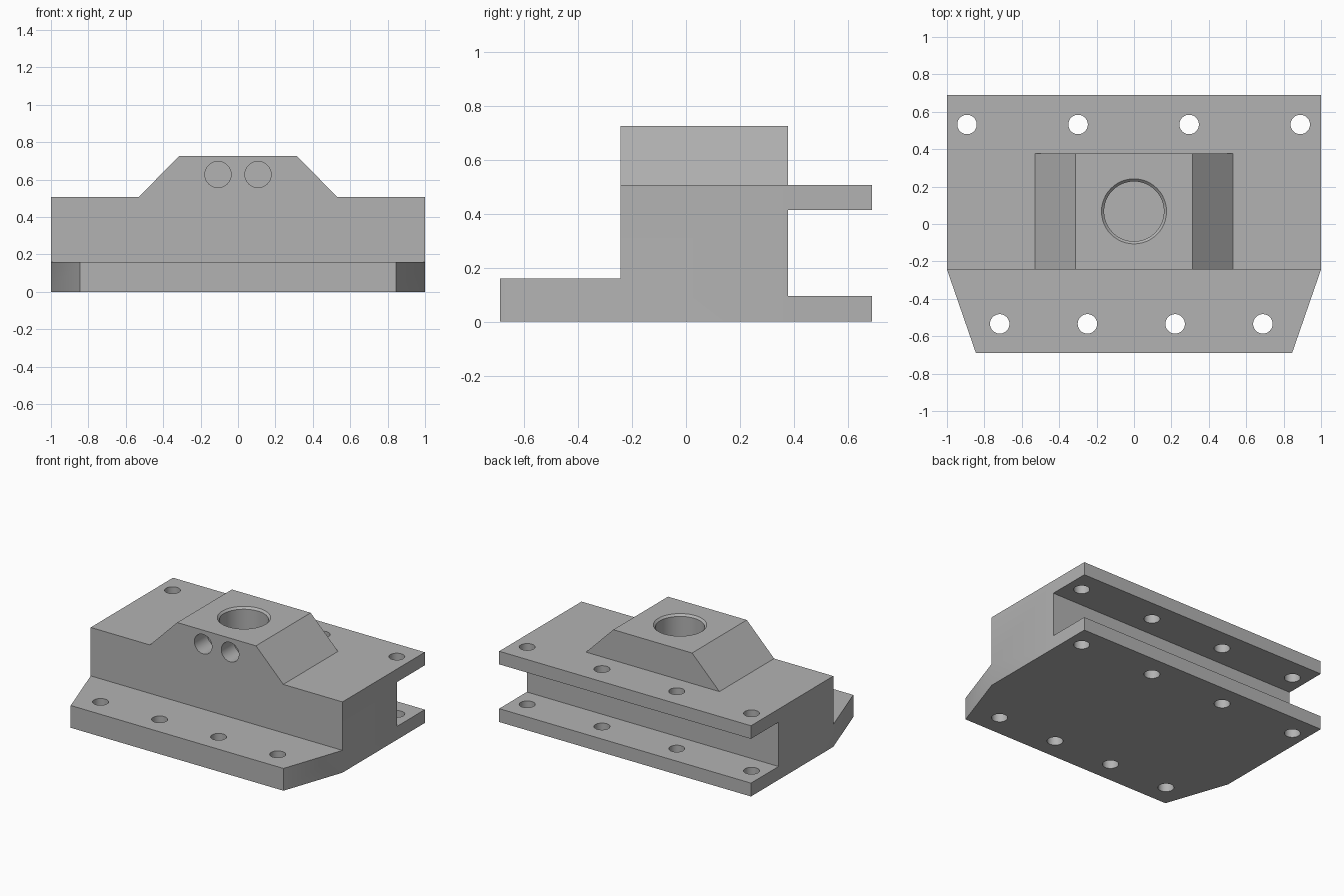
import bpy, bmesh, math
from mathutils import Vector

cube = bpy.data.objects.get("Cube")
if cube:
    bpy.data.objects.remove(cube, do_unlink=True)

# Shared dimensions
FRONT, BACK, EDGE = -0.243, 0.378, 0.691
SHOULDER, TOP = 0.508, 0.727
BORE_Y = (FRONT + BACK) / 2

steel = bpy.data.materials.new("plain grey")
steel.use_nodes = True
GREY = (0.45, 0.45, 0.45, 1)
steel.diffuse_color = GREY
steel.node_tree.nodes["Principled BSDF"].inputs["Base Color"].default_value = GREY


def finish(name, bm):
    bmesh.ops.recalc_face_normals(bm, faces=bm.faces)
    mesh = bpy.data.meshes.new(name)
    bm.to_mesh(mesh)
    bm.free()
    mesh.materials.append(steel)
    obj = bpy.data.objects.new(name, mesh)
    bpy.context.collection.objects.link(obj)
    return obj


def prism(name, outline, depth):
    """Extrude a closed outline of 3D points along a vector."""
    bm = bmesh.new()
    face = bm.faces.new([bm.verts.new(p) for p in outline])
    new = bmesh.ops.extrude_face_region(bm, geom=[face])["geom"]
    verts = [g for g in new if isinstance(g, bmesh.types.BMVert)]
    bmesh.ops.translate(bm, vec=depth, verts=verts)
    return finish(name, bm)


def drill(name, start, end, r1, r2=None):
    """Round cutter running from start to end."""
    start, end = Vector(start), Vector(end)
    axis = end - start
    bm = bmesh.new()
    bmesh.ops.create_cone(bm, cap_ends=True, segments=48, radius1=r1,
                          radius2=r1 if r2 is None else r2, depth=axis.length)
    bm.transform(axis.to_track_quat('Z', 'Y').to_matrix().to_4x4())
    bmesh.ops.translate(bm, vec=(start + end) / 2, verts=bm.verts)
    obj = finish(name, bm)
    obj.hide_render = True
    return obj


def combine(target, other, operation):
    mod = target.modifiers.new(other.name, 'BOOLEAN')
    mod.operation, mod.solver, mod.object = operation, 'EXACT', other
    bpy.context.view_layer.objects.active = target
    bpy.ops.object.modifier_apply(modifier=mod.name)
    bpy.data.objects.remove(other, do_unlink=True)


# Main block with the sloped raised boss
half = [(1, 0), (1, SHOULDER), (0.53, SHOULDER), (0.313, TOP)]
section = half + [(-x, z) for x, z in reversed(half)]
body = prism("mounting_block", [(x, FRONT, z) for x, z in section],
             (0, BACK - FRONT, 0))

# Two rear plates, leaving a slot between them
for name, low, high in (("lower_rear_plate", 0, 0.096),
                        ("upper_rear_plate", 0.414, SHOULDER)):
    corners = [(-1, BACK), (1, BACK), (1, EDGE), (-1, EDGE)]
    plate = prism(name, [(x, y, low) for x, y in corners], (0, 0, high - low))
    combine(body, plate, 'UNION')

# Tapered front flange
corners = [(-1, FRONT), (-0.845, -EDGE), (0.845, -EDGE), (1, FRONT)]
flange = prism("front_flange", [(x, y, 0) for x, y in corners], (0, 0, 0.16))
combine(body, flange, 'UNION')

# Bolt holes: the rear row passes through both plates
for i in range(4):
    for x, y in ((-0.893 + 0.594 * i, 0.532), (-0.718 + 0.469 * i, -0.534)):
        combine(body, drill("bolt_cutter", (x, y, -0.1), (x, y, 0.7), 0.052),
                'DIFFERENCE')

# Blind bore with a chamfered rim
combine(body, drill("bore_cutter", (0, BORE_Y, 0.36), (0, BORE_Y, 0.9), 0.16),
        'DIFFERENCE')
combine(body, drill("rim_cutter", (0, BORE_Y, TOP - 0.02),
                    (0, BORE_Y, TOP + 0.02), 0.154, 0.194), 'DIFFERENCE')

# Pair of blind holes in the front of the boss
for x in (-0.107, 0.107):
    combine(body, drill("port_cutter", (x, FRONT - 0.1, 0.627),
                        (x, FRONT + 0.145, 0.627), 0.07), 'DIFFERENCE')

# Merge seams in flat faces and smooth the hole walls
bm = bmesh.new()
bm.from_mesh(body.data)
bmesh.ops.remove_doubles(bm, verts=bm.verts, dist=0.0001)
bmesh.ops.dissolve_limit(bm, angle_limit=math.radians(0.5),
                         verts=bm.verts, edges=bm.edges)
bm.to_mesh(body.data)
bm.free()
bpy.ops.object.select_all(action='DESELECT')
body.select_set(True)
bpy.context.view_layer.objects.active = body
bpy.ops.object.shade_smooth_by_angle(angle=math.radians(30))
